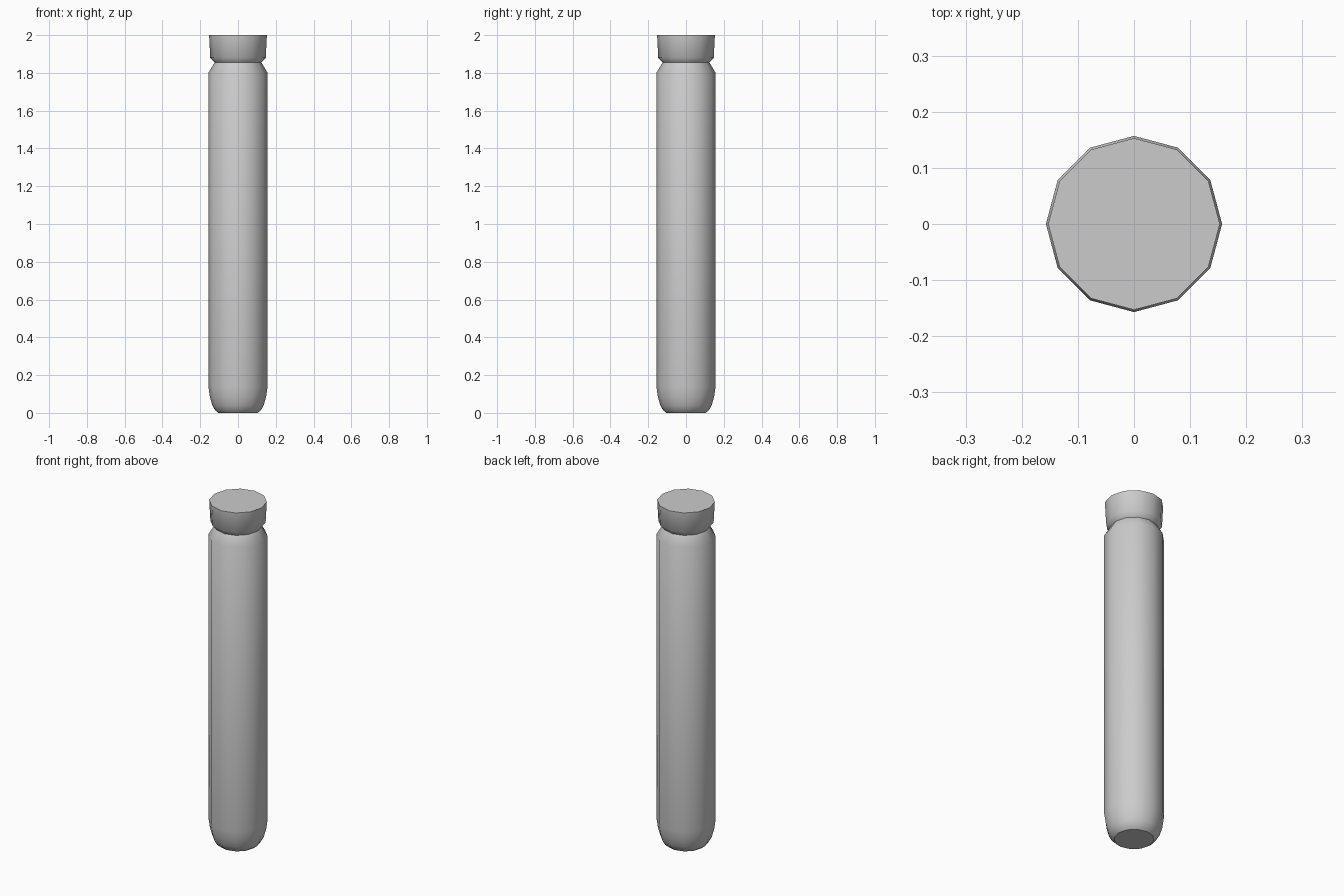
import bpy, bmesh
from math import cos, sin, tau

if "Cube" in bpy.data.objects:
    bpy.data.objects.remove(bpy.data.objects["Cube"])

SIDES = 12


def lathe(name, profile, cap_bottom=False, cap_top=False):
    """Spin a (radius, height) profile round z as a 12-sided form."""
    bm = bmesh.new()
    rings = [[bm.verts.new((r * cos(tau * i / SIDES), r * sin(tau * i / SIDES), z))
              for i in range(SIDES)] for r, z in profile]
    for low, high in zip(rings, rings[1:]):
        for i in range(SIDES):
            j = (i + 1) % SIDES
            bm.faces.new((low[i], low[j], high[j], high[i]))
    if cap_bottom:
        bm.faces.new(rings[0][::-1])
    if cap_top:
        bm.faces.new(rings[-1])
    mesh = bpy.data.meshes.new(name)
    bm.to_mesh(mesh)
    bm.free()
    obj = bpy.data.objects.new(name, mesh)
    bpy.context.collection.objects.link(obj)
    bpy.ops.object.select_all(action='DESELECT')
    obj.select_set(True)
    bpy.context.view_layer.objects.active = obj
    bpy.ops.object.shade_smooth_by_angle(angle=0.7)
    return obj


# Long tube with rounded foot and shoulder narrowing into the neck
lathe("tube_body", [(0.104, 0), (0.122, 0.015), (0.136, 0.04), (0.149, 0.085),
                    (0.157, 0.14), (0.157, 1.80), (0.124, 1.855)], cap_bottom=True)

# Slightly flared head, undercut to meet the neck
lathe("head_cap", [(0.124, 1.855), (0.147, 1.88), (0.153, 2.0)], cap_top=True)
